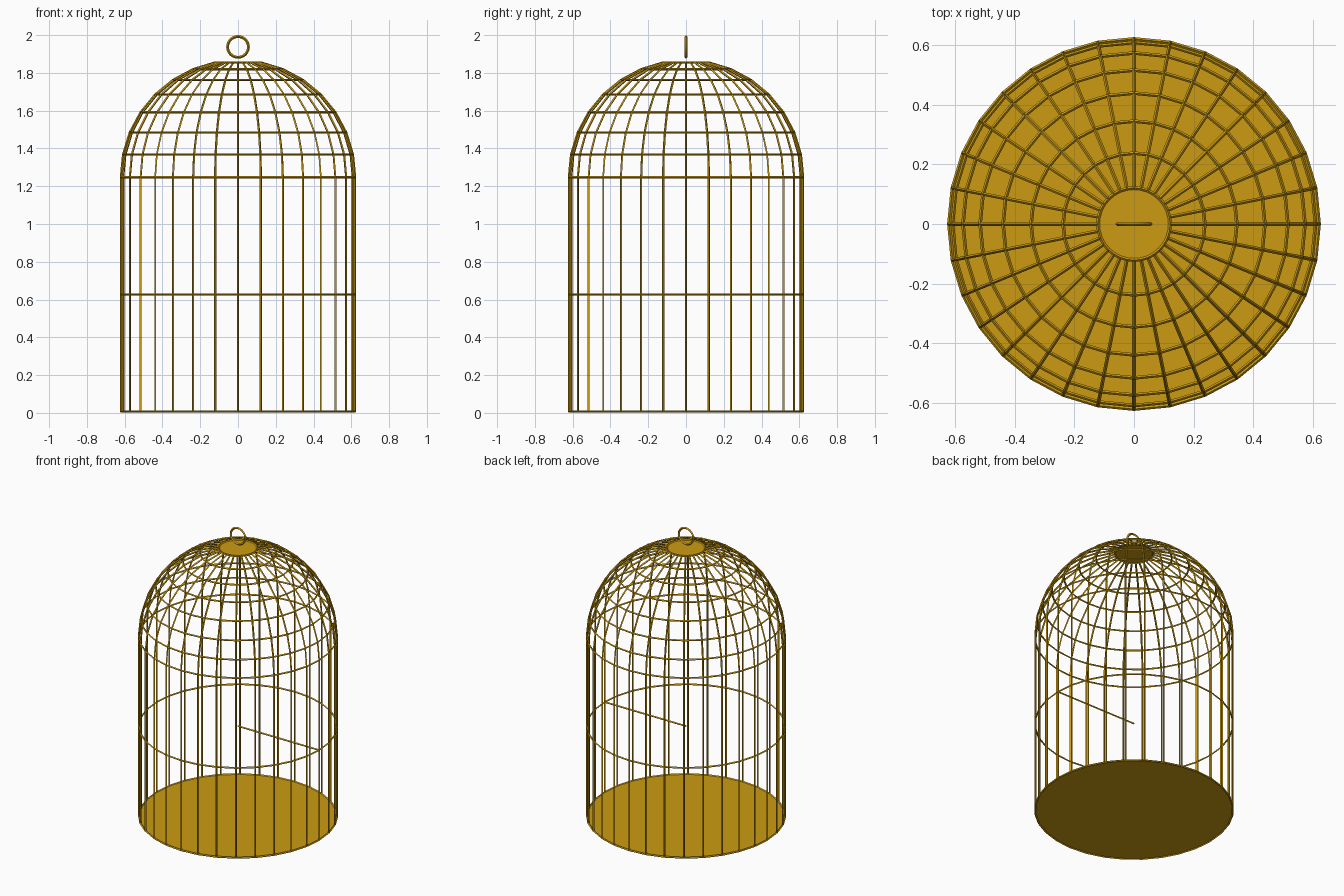
import bpy, bmesh
from math import sin, cos, pi
from mathutils import Vector

R = 0.62          # cage radius
SIDES = 32
Z0 = 0.007        # floor height
Z_MID = Z0 + R
Z_TOP = Z0 + 2 * R  # where the dome starts
WIRE = 0.006

cube = bpy.data.objects.get("Cube")
if cube:
    bpy.data.objects.remove(cube, do_unlink=True)

# One brass colour for everything
brass = bpy.data.materials.new("brass gold")
brass.use_nodes = True
colour = (0.60, 0.33, 0.006, 1)
brass.diffuse_color = colour
brass.node_tree.nodes["Principled BSDF"].inputs["Base Color"].default_value = colour


def finish(name, bm):
    mesh = bpy.data.meshes.new(name)
    bmesh.ops.recalc_face_normals(bm, faces=bm.faces)
    bm.to_mesh(mesh)
    bm.free()
    mesh.materials.append(brass)
    obj = bpy.data.objects.new(name, mesh)
    bpy.context.collection.objects.link(obj)
    return obj


def wire(bm, points, side, radius=WIRE, closed=False):
    """Four-sided wire along planar points; side is the normal of their plane."""
    n = len(points)
    loops = []
    for i, p in enumerate(points):
        before = points[i - 1] if closed or i else p
        after = points[(i + 1) % n] if closed or i < n - 1 else p
        out = (after - before).normalized().cross(side)
        loops.append([bm.verts.new(p + d * radius) for d in (out, side, -out, -side)])
    for i in range(n if closed else n - 1):
        a, b = loops[i], loops[(i + 1) % n]
        for k in range(4):
            m = (k + 1) % 4
            bm.faces.new((a[k], a[m], b[m], b[k]))
    if not closed:
        bm.faces.new(loops[0])
        bm.faces.new(loops[-1])


def polar(r, angle, z):
    return Vector((r * cos(angle), r * sin(angle), z))


def ring_points(r, z):
    return [polar(r, 2 * pi * i / SIDES, z) for i in range(SIDES)]


def disc(name, r, z):
    bm = bmesh.new()
    face = bm.faces.new([bm.verts.new(p) for p in ring_points(r, z)])
    mesh_obj = finish(name, bm)
    return mesh_obj


# Profile of the dome: (radius, height) at each hoop
dome = [(R * cos(i * pi / 16), Z_TOP + R * sin(i * pi / 16)) for i in range(8)]

# Upright bars, bending over into the dome
bars = bmesh.new()
for i in range(SIDES):
    a = 2 * pi * i / SIDES
    path = [polar(R, a, Z0)] + [polar(r, a, z) for r, z in dome]
    wire(bars, path, Vector((-sin(a), cos(a), 0)))
finish("upright_bars", bars)

# Horizontal hoops
hoops = bmesh.new()
for r, z in [(R, Z0), (R, Z_MID)] + dome:
    wire(hoops, ring_points(r, z), Vector((0, 0, 1)), closed=True)
finish("hoops", hoops)

# Perch from the middle of the cage to the left wall
perch = bmesh.new()
wire(perch, [Vector((0, 0, Z_MID)), Vector((R, 0, Z_MID))], Vector((0, 0, 1)))
finish("perch", perch)

# Floor and roof plates
disc("floor", R, Z0)
disc("roof_plate", *dome[-1])

# Hanging ring
hanger = bmesh.new()
ring = [Vector((p.x, 0, 1.9375 + p.y)) for p in ring_points(0.055, 0)]
wire(hanger, ring, Vector((0, 1, 0)), radius=0.0075, closed=True)
finish("hanging_ring", hanger)
